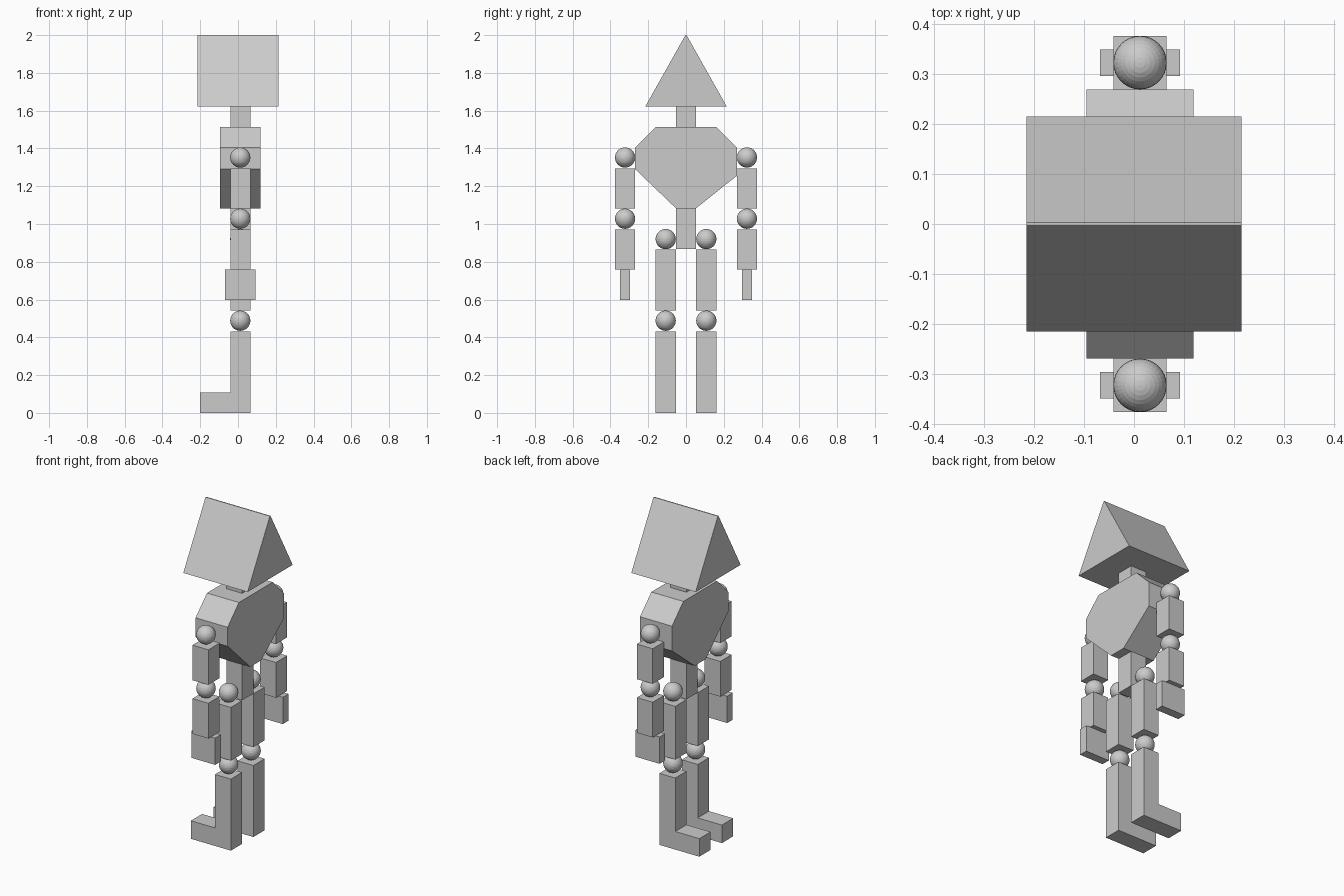
import bpy, bmesh

if "Cube" in bpy.data.objects:
    bpy.data.objects.remove(bpy.data.objects["Cube"])

CX = 0.012  # body centre line in x


def make(name, bm):
    bmesh.ops.recalc_face_normals(bm, faces=bm.faces)
    me = bpy.data.meshes.new(name)
    bm.to_mesh(me)
    bm.free()
    ob = bpy.data.objects.new(name, me)
    bpy.context.collection.objects.link(ob)
    return ob


def extrude(name, pts, vec):
    bm = bmesh.new()
    face = bm.faces.new([bm.verts.new(p) for p in pts])
    new = bmesh.ops.extrude_face_region(bm, geom=[face], use_keep_orig=True)["geom"]
    bmesh.ops.translate(bm, vec=vec,
                        verts=[v for v in new if isinstance(v, bmesh.types.BMVert)])
    return make(name, bm)


def yz_prism(name, profile, x0, x1):
    return extrude(name, [(x0, y, z) for y, z in profile], (x1 - x0, 0, 0))


def box(name, y, width, z0, z1, half_x=0.053):
    a, b = y - width / 2, y + width / 2
    return yz_prism(name, [(a, z0), (b, z0), (b, z1), (a, z1)], CX - half_x, CX + half_x)


def ball(name, y, z, r=0.0535):
    bm = bmesh.new()
    bmesh.ops.create_uvsphere(bm, u_segments=32, v_segments=16, radius=r)
    bmesh.ops.translate(bm, verts=bm.verts, vec=(CX, y, z))
    return make(name, bm)


# Head: wedge with a narrow ridge along x
yz_prism("head", [(-0.215, 1.623), (0.215, 1.623), (0.003, 2.0), (-0.003, 2.0)],
         -0.215, 0.215)

# Neck, torso and spine
box("neck", 0, 0.107, 1.513, 1.623)
yz_prism("torso", [(-0.053, 1.083), (0.053, 1.083), (0.269, 1.255), (0.269, 1.405),
                   (0.161, 1.513), (-0.161, 1.513), (-0.269, 1.405), (-0.269, 1.29)],
         CX - 0.107, CX + 0.107)
box("spine", 0, 0.107, 0.867, 1.083)

for side, s in (("front", -1), ("back", 1)):
    # Arm
    y = s * 0.3225
    ball(f"{side}_shoulder", y, 1.352)
    box(f"{side}_upper_arm", y, 0.107, 1.083, 1.295)
    ball(f"{side}_elbow", y, 1.028)
    box(f"{side}_forearm", y, 0.107, 0.759, 0.972)
    box(f"{side}_hand", y, 0.053, 0.597, 0.759, 0.08)
    # Leg
    y = s * 0.1075
    ball(f"{side}_hip", y, 0.92)
    box(f"{side}_thigh", y, 0.107, 0.543, 0.865)
    ball(f"{side}_knee", y, 0.488)
    # Shin and foot as one L-shaped profile, toes towards -x
    outline = [(-0.202, 0), (0.065, 0), (0.065, 0.432), (-0.041, 0.432),
               (-0.041, 0.109), (-0.202, 0.109)]
    extrude(f"{side}_shin_foot", [(x, y - 0.0535, z) for x, z in outline], (0, 0.107, 0))
